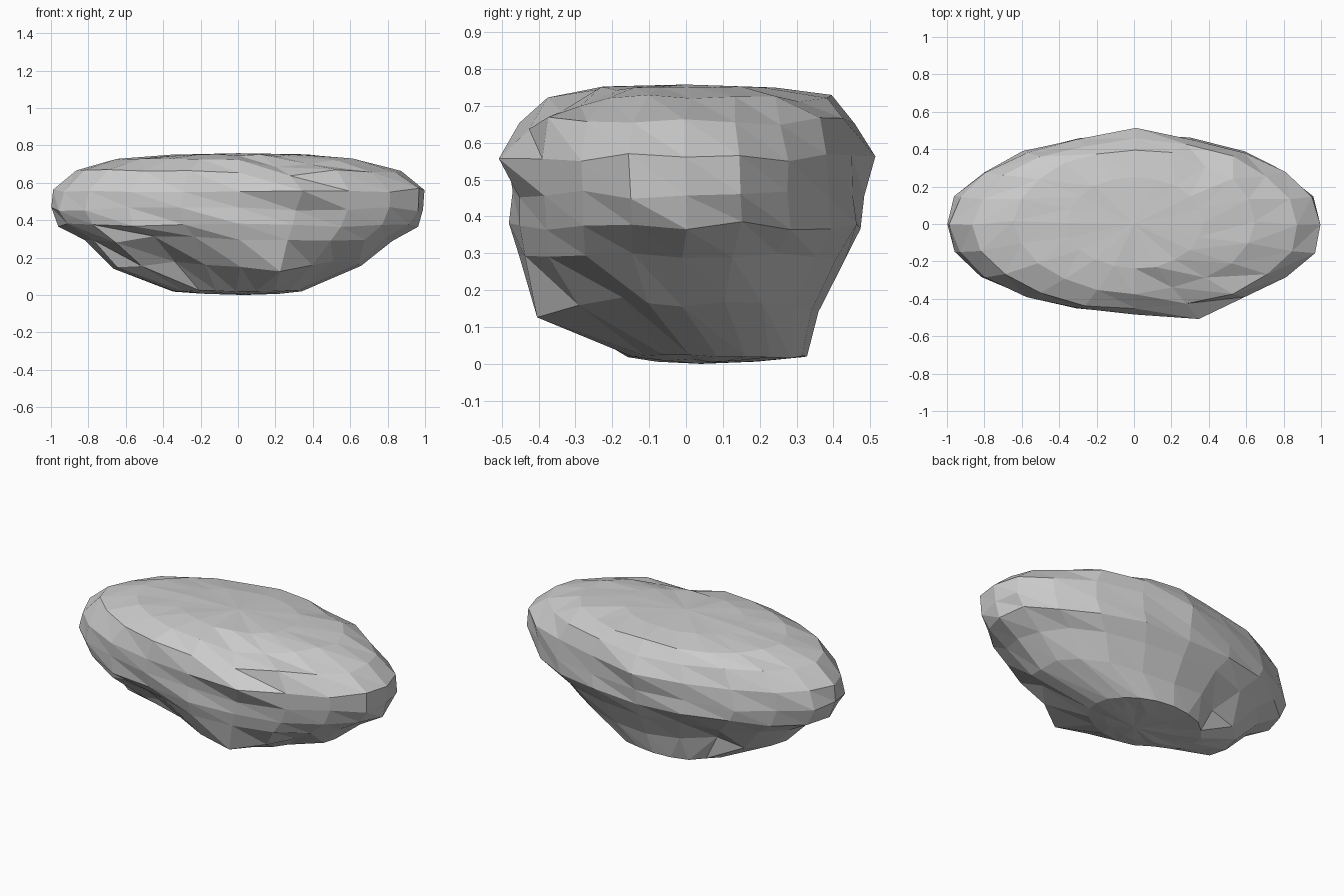
import bpy, bmesh, random
from math import sin, cos, tau
from mathutils import Vector

random.seed(4)
SEG = 20

# Rings of the boulder: z, x min, x max, y min, y max
RINGS = [
    (0.01, -0.20, 0.22, -0.08, 0.20),
    (0.02, -0.36, 0.34, -0.16, 0.33),
    (0.15, -0.67, 0.70, -0.38, 0.36),
    (0.29, -0.81, 0.83, -0.455, 0.435),
    (0.375, -0.95, 0.95, -0.475, 0.48),
    (0.46, -1.00, 1.00, -0.475, 0.475),
    (0.56, -0.98, 1.00, -0.48, 0.475),
    (0.66, -0.86, 0.88, -0.455, 0.445),
    (0.725, -0.64, 0.65, -0.37, 0.40),
    (0.748, -0.36, 0.37, -0.24, 0.25),
]

# Chips and bulges: centre, reach, push
DENTS = [
    ((0.27, -0.34, 0.71), 0.18, (0.0, 0.02, -0.06)),     # top chips
    ((-0.25, 0.36, 0.72), 0.15, (0.0, -0.02, -0.02)),
    ((0.37, 0.33, 0.72), 0.15, (0.0, -0.02, -0.02)),
    ((0.0, 0.48, 0.56), 0.12, (0.0, 0.035, 0.0)),        # rim points
    ((0.31, -0.46, 0.56), 0.12, (0.03, -0.05, 0.0)),
    ((1.0, -0.14, 0.56), 0.15, (0.03, -0.01, 0.0)),
    ((0.22, -0.37, 0.15), 0.16, (0.0, -0.05, -0.04)),    # front lower lobe
    ((-0.35, -0.30, 0.15), 0.32, (0.05, 0.16, 0.04)),    # front left undercut
    ((0.55, -0.20, 0.13), 0.22, (-0.08, 0.07, 0.04)),    # right undercut
    ((0.62, 0.05, 0.15), 0.20, (-0.06, 0.0, 0.02)),
    ((-0.38, 0.28, 0.12), 0.16, (0.02, -0.07, 0.04)),    # back left notch
]

bm = bmesh.new()
rows = []
for z, x0, x1, y0, y1 in RINGS:
    row = []
    for i in range(SEG):
        a = tau * i / SEG
        k = 1 + random.uniform(-0.015, 0.015)
        dz = 0.012 if 0.1 < z < 0.7 else 0.005
        p = Vector(((x0 + x1) / 2 + k * cos(a) * (x1 - x0) / 2,
                    (y0 + y1) / 2 + k * sin(a) * (y1 - y0) / 2,
                    z + random.uniform(-dz, dz)))
        q = p.copy()
        for c, reach, push in DENTS:
            p += Vector(push) * max(0.0, 1 - (q - Vector(c)).length / reach)
        p.x = max(-1, min(1, p.x))
        p.z = max(0, p.z)
        row.append(bm.verts.new(p))
    rows.append(row)

# Triangulated side facets with slanted edges
for lo, hi in zip(rows, rows[1:]):
    for i in range(SEG):
        j = (i + 1) % SEG
        bm.faces.new((lo[i], lo[j], hi[i]))
        bm.faces.new((lo[j], hi[j], hi[i]))

# Closing fans at top and bottom
top = bm.verts.new((0, 0, 0.758))
base = bm.verts.new((0.03, 0.04, 0))
for i in range(SEG):
    j = (i + 1) % SEG
    bm.faces.new((rows[-1][i], rows[-1][j], top))
    bm.faces.new((rows[0][j], rows[0][i], base))

bmesh.ops.recalc_face_normals(bm, faces=bm.faces)
mesh = bpy.data.meshes.new("boulder")
bm.to_mesh(mesh)
bm.free()
bpy.context.collection.objects.link(bpy.data.objects.new("boulder", mesh))
